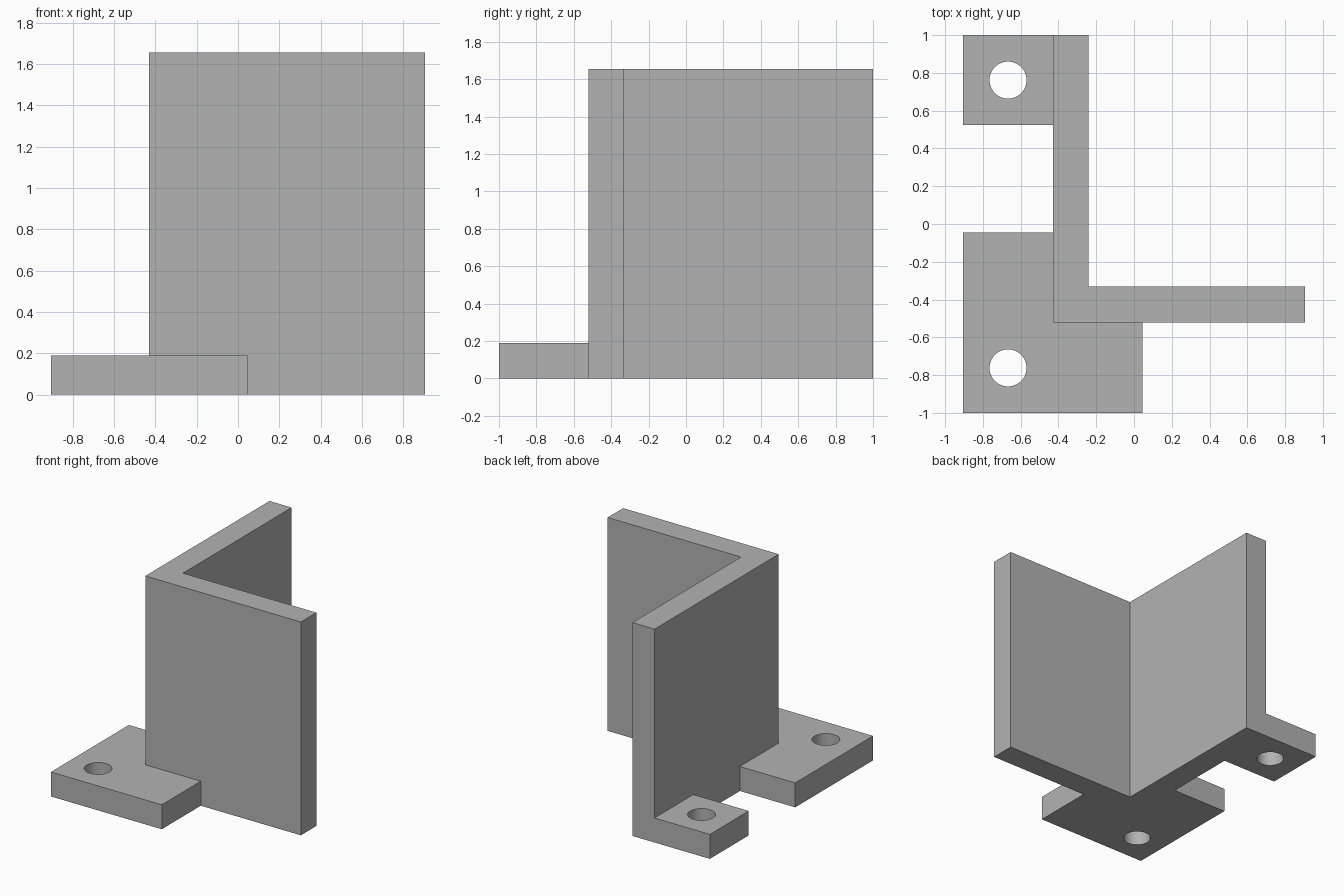
import bpy
import bmesh
import math

cube = bpy.data.objects.get("Cube")
if cube:
    bpy.data.objects.remove(cube, do_unlink=True)

# Main dimensions
HEIGHT = 1.655
THICK = 0.19
SIDE = 0.905                  # half width in x
WALL_X, WALL_Y = -0.43, -0.522  # outer corner of the angle
FOOT = 0.476                  # foot width
HOLE_R = 0.098

grey = bpy.data.materials.new("plain grey")
grey.use_nodes = True
grey.diffuse_color = (0.45, 0.45, 0.45, 1)
grey.node_tree.nodes["Principled BSDF"].inputs["Base Color"].default_value = (0.45, 0.45, 0.45, 1)


def prism(name, outline, z0, z1):
    """Extrude a flat outline straight up from z0 to z1."""
    bm = bmesh.new()
    face = bm.faces.new([bm.verts.new((x, y, z0)) for x, y in outline])
    top = bmesh.ops.extrude_face_region(bm, geom=[face])["geom"]
    verts = [v for v in top if isinstance(v, bmesh.types.BMVert)]
    bmesh.ops.translate(bm, verts=verts, vec=(0, 0, z1 - z0))
    bmesh.ops.recalc_face_normals(bm, faces=bm.faces)
    mesh = bpy.data.meshes.new(name)
    bm.to_mesh(mesh)
    bm.free()
    mesh.materials.append(grey)
    obj = bpy.data.objects.new(name, mesh)
    bpy.context.collection.objects.link(obj)
    return obj


def combine(target, other, operation):
    """Apply a boolean and remove the helper."""
    bpy.context.view_layer.objects.active = target
    mod = target.modifiers.new(operation.lower(), "BOOLEAN")
    mod.operation = operation
    mod.solver = "EXACT"
    mod.object = other
    bpy.ops.object.modifier_apply(modifier=mod.name)
    bpy.data.objects.remove(other, do_unlink=True)


# Upright L-shaped wall
xi, yi = WALL_X + THICK, WALL_Y + THICK
bracket = prism("corner_bracket", [
    (WALL_X, WALL_Y), (SIDE, WALL_Y), (SIDE, yi),
    (xi, yi), (xi, 1), (WALL_X, 1)], 0, HEIGHT)

# Corner foot wrapping the outside of the angle
right, back = WALL_X + FOOT, WALL_Y + FOOT
corner_foot = prism("corner_foot", [
    (-SIDE, -1), (right, -1), (right, WALL_Y),
    (WALL_X, WALL_Y), (WALL_X, back), (-SIDE, back)], 0, THICK)

# Square foot at the back end of the wall
back_foot = prism("back_foot", [
    (-SIDE, 1 - FOOT), (WALL_X, 1 - FOOT), (WALL_X, 1), (-SIDE, 1)], 0, THICK)

for foot in (corner_foot, back_foot):
    combine(bracket, foot, "UNION")

# Round screw holes
for y in (-1 + FOOT / 2, 1 - FOOT / 2):
    steps = [i * math.tau / 48 for i in range(48)]
    circle = [(-SIDE + FOOT / 2 + HOLE_R * math.cos(a), y + HOLE_R * math.sin(a)) for a in steps]
    combine(bracket, prism("hole_cutter", circle, -0.1, THICK + 0.1), "DIFFERENCE")

bpy.ops.object.select_all(action="DESELECT")
bracket.select_set(True)
bpy.context.view_layer.objects.active = bracket
bpy.ops.object.shade_smooth_by_angle(angle=math.radians(30))
